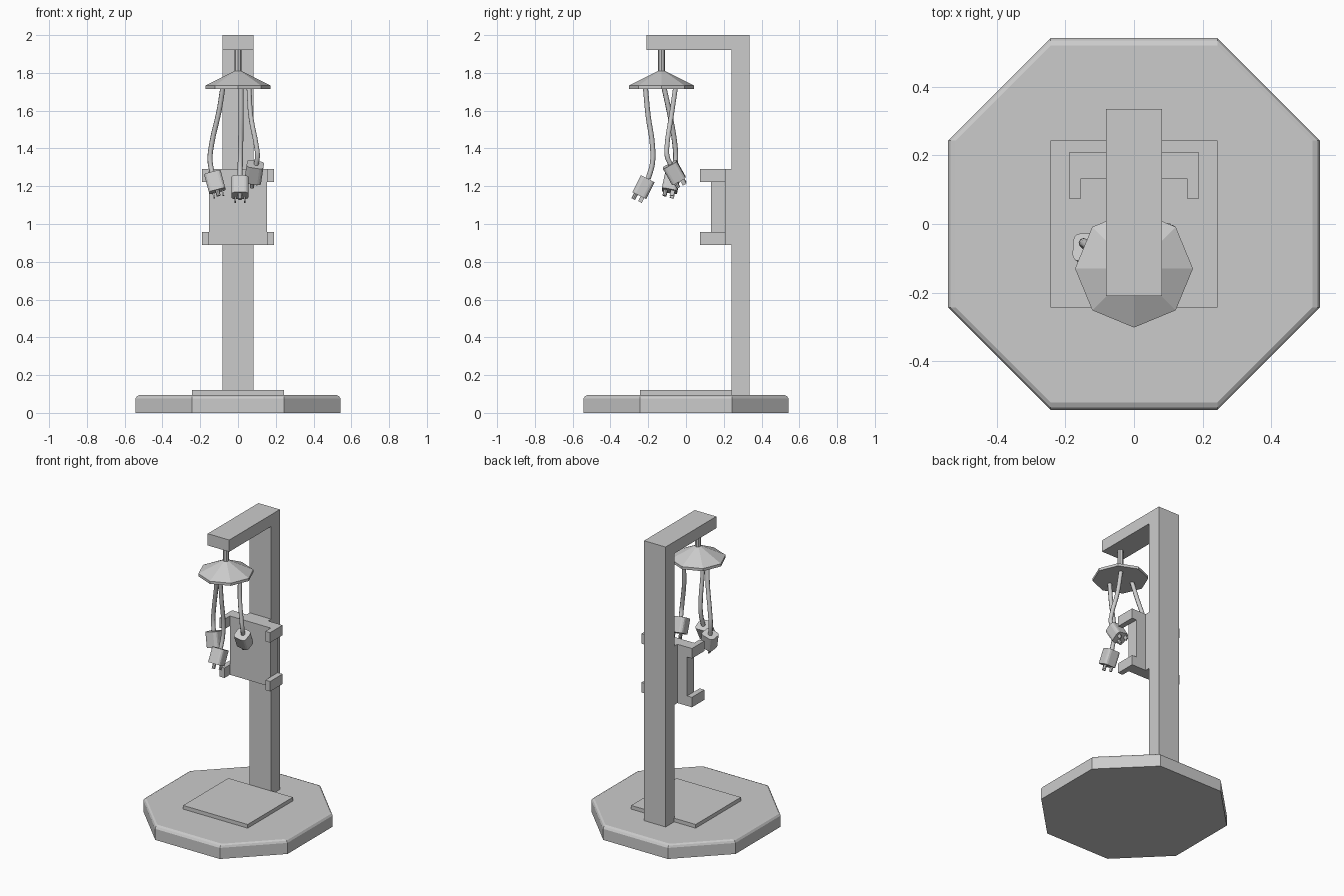
import bpy, bmesh
from math import pi
from mathutils import Vector, Matrix

if "Cube" in bpy.data.objects:
    bpy.data.objects.remove(bpy.data.objects["Cube"])


def finish(bm, name):
    bmesh.ops.recalc_face_normals(bm, faces=bm.faces[:])
    me = bpy.data.meshes.new(name)
    bm.to_mesh(me)
    bm.free()
    ob = bpy.data.objects.new(name, me)
    bpy.context.collection.objects.link(ob)
    return ob


def add_box(bm, x0, x1, y0, y1, z0, z1):
    m = Matrix.Translation(((x0 + x1) / 2, (y0 + y1) / 2, (z0 + z1) / 2))
    m = m @ Matrix.Diagonal((x1 - x0, y1 - y0, z1 - z0, 1))
    return bmesh.ops.create_cube(bm, size=1, matrix=m)["verts"]


def box(name, *dims):
    bm = bmesh.new()
    add_box(bm, *dims)
    return finish(bm, name)


def loft(name, rings):
    bm = bmesh.new()
    rows = [[bm.verts.new(p) for p in r] for r in rings]
    n = len(rows[0])
    for a, b in zip(rows, rows[1:]):
        for i in range(n):
            j = (i + 1) % n
            bm.faces.new((a[i], a[j], b[j], b[i]))
    bm.faces.new(rows[0])
    bm.faces.new(rows[-1])
    return finish(bm, name)


# octagonal base with chamfered top edge
def octagon(h, z, c=0.243):
    return [(x, y, z) for x, y in ((h, -c), (h, c), (c, h), (-c, h),
                                   (-h, c), (-h, -c), (-c, -h), (c, -h))]


loft("base", [octagon(0.543, 0), octagon(0.543, 0.075),
              octagon(0.535, 0.088), octagon(0.52, 0.095)])
box("base_plate", -0.243, 0.243, -0.243, 0.243, 0.09, 0.12)

# post and overhanging arm as one extruded profile
profile = [(0.24, 0.09), (0.335, 0.09), (0.335, 2), (-0.21, 2), (-0.21, 1.92), (0.24, 1.92)]
loft("post_and_arm", [[(x, y, z) for y, z in profile] for x in (-0.081, 0.081)])

# holder panel with four clamp fingers
box("holder_panel", -0.154, 0.154, 0.132, 0.208, 0.89, 1.29)
box("holder_mount", -0.081, 0.081, 0.208, 0.24, 0.89, 1.29)
for side, s in (("left", -1), ("right", 1)):
    for level, z in (("lower", 0.89), ("upper", 1.222)):
        xs = sorted((s * 0.154, s * 0.19))
        box(f"clamp_{level}_{side}", *xs, 0.074, 0.208, z, z + 0.068)

# hanging rod and eight-sided shade
HY = -0.13


def cylinder(name, r1, r2, z0, z1, n=8):
    bm = bmesh.new()
    bmesh.ops.create_cone(bm, cap_ends=True, segments=n, radius1=r1, radius2=r2, depth=z1 - z0,
                          matrix=Matrix.Translation((0, HY, (z0 + z1) / 2)))
    return finish(bm, name)


cylinder("hanger_rod", 0.019, 0.019, 1.79, 1.925)
cylinder("shade_rim", 0.172, 0.172, 1.715, 1.733)
cylinder("shade_cone", 0.172, 0.018, 1.733, 1.81)


# hanging cables with pronged plugs
def cable(name, pts):
    cu = bpy.data.curves.new(name, "CURVE")
    cu.dimensions = "3D"
    cu.bevel_depth = 0.0135
    cu.bevel_resolution = 2
    cu.resolution_u = 5
    cu.use_fill_caps = True
    sp = cu.splines.new("BEZIER")
    sp.bezier_points.add(len(pts) - 1)
    for bp, p in zip(sp.bezier_points, pts):
        bp.co = p
        bp.handle_left_type = bp.handle_right_type = "AUTO"
    ob = bpy.data.objects.new(name, cu)
    bpy.context.collection.objects.link(ob)


def plug(name, centre, axis):
    z = Vector(axis).normalized()
    y = Vector((0, -1, 0))
    y = (y - z * y.dot(z)).normalized()
    x = y.cross(z)
    bm = bmesh.new()
    add_box(bm, -0.045, 0.045, -0.041, 0.041, -0.05, 0.05)
    edges = [e for e in bm.edges if abs(e.verts[0].co.z - e.verts[1].co.z) > 0.05]
    bmesh.ops.bevel(bm, geom=edges, offset=0.02, segments=3, profile=0.5, affect="EDGES")
    # two flat blades and a round pin
    for s in (-1, 1):
        add_box(bm, s * 0.025 - 0.004, s * 0.025 + 0.004, -0.03, -0.008, 0.045, 0.079)
    bmesh.ops.create_cone(bm, cap_ends=True, segments=8, radius1=0.011, radius2=0.011,
                          depth=0.036, matrix=Matrix.Translation((0, 0.02, 0.063)))
    m = Matrix((x, y, z)).transposed().to_4x4()
    m.translation = centre
    bm.transform(m)
    finish(bm, name)


cables = {
    "left": ([(-0.08, -0.117, 1.725), (-0.1, -0.09, 1.6), (-0.138, -0.06, 1.43),
              (-0.148, -0.055, 1.34), (-0.135, -0.068, 1.26)],
             (-0.122, -0.078, 1.222), (0.25, -0.2, -0.93)),
    "front": ([(0.016, -0.215, 1.725), (0.016, -0.2, 1.57), (0.014, -0.178, 1.42),
               (0.012, -0.178, 1.32), (0.01, -0.2, 1.24)],
              (0.01, -0.225, 1.195), (0, -0.45, -0.89)),
    "right": ([(0.058, -0.055, 1.725), (0.068, -0.078, 1.57), (0.096, -0.1, 1.42),
               (0.103, -0.1, 1.36), (0.095, -0.08, 1.31)],
              (0.085, -0.062, 1.272), (-0.12, 0.45, -0.8)),
}
for side, (pts, centre, axis) in cables.items():
    cable(f"cable_{side}", pts)
    plug(f"plug_{side}", centre, axis)
